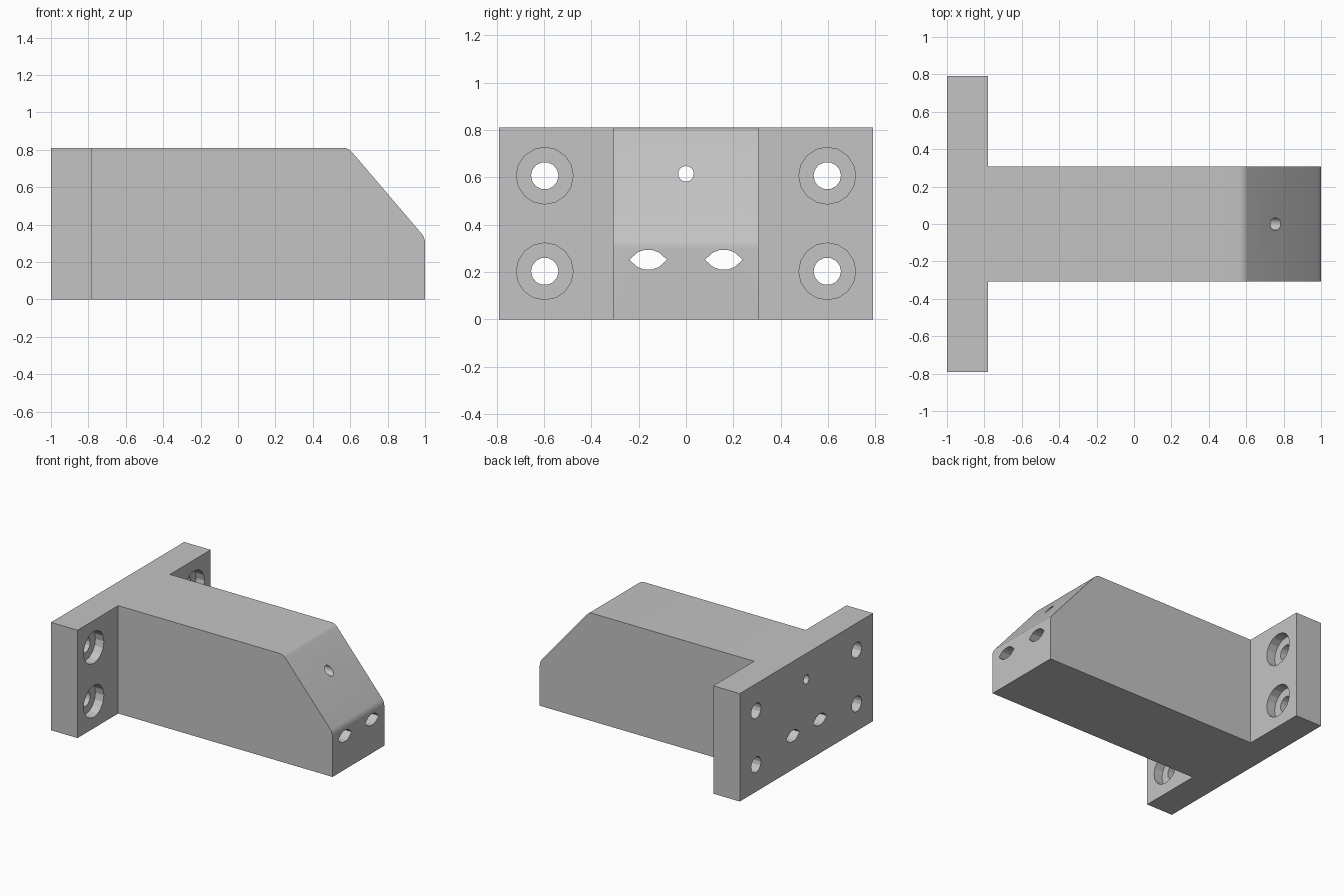
import bpy, bmesh, math
from mathutils import Vector

cube = bpy.data.objects.get("Cube")
if cube:
    bpy.data.objects.remove(cube, do_unlink=True)

HEIGHT, HALF_WIDTH, HALF_FLANGE, FLANGE_X = 0.81, 0.307, 0.79, -0.78

grey = bpy.data.materials.new("machined_grey")
grey.use_nodes = True
colour = (0.55, 0.55, 0.55, 1)
grey.diffuse_color = colour
grey.node_tree.nodes["Principled BSDF"].inputs["Base Color"].default_value = colour


def extrude(bm, points, direction):
    """Closed prism from a planar outline."""
    face = bm.faces.new([bm.verts.new(p) for p in points])
    result = bmesh.ops.extrude_face_region(bm, geom=[face])
    verts = [v for v in result["geom"] if isinstance(v, bmesh.types.BMVert)]
    bmesh.ops.translate(bm, verts=verts, vec=direction)
    bmesh.ops.recalc_face_normals(bm, faces=bm.faces)


def finish(bm, name):
    mesh = bpy.data.meshes.new(name)
    bm.to_mesh(mesh)
    bm.free()
    mesh.materials.append(grey)
    obj = bpy.data.objects.new(name, mesh)
    bpy.context.collection.objects.link(obj)
    return obj


# T-shaped plan: wide mounting flange with a long block
half = [(1, HALF_WIDTH), (FLANGE_X, HALF_WIDTH), (FLANGE_X, HALF_FLANGE), (-1, HALF_FLANGE)]
plan = half + [(x, -y) for x, y in reversed(half)]
bm = bmesh.new()
extrude(bm, [(x, y, 0) for x, y in plan], (0, 0, HEIGHT))

# Sloping nose, then rounded corners above and below the slope
top, low = Vector((0.59, 0, HEIGHT)), Vector((1, 0, 0.33))
slope = low - top
cut = bmesh.ops.bisect_plane(bm, geom=bm.verts[:] + bm.edges[:] + bm.faces[:],
                             plane_co=top, plane_no=(-slope.z, 0, slope.x), clear_outer=True)
rim = [e for e in cut["geom_cut"] if isinstance(e, bmesh.types.BMEdge)]
bmesh.ops.holes_fill(bm, edges=rim, sides=0)
corners = [e for e in rim if abs(e.verts[0].co.y - e.verts[1].co.y) > HALF_WIDTH]
bmesh.ops.bevel(bm, geom=corners, offset=0.025, segments=4, profile=0.5, affect='EDGES')
bmesh.ops.recalc_face_normals(bm, faces=bm.faces)
bracket = finish(bm, "bracket_body")


def drill(name, outline, y, z, start, end):
    """Cut an outline through the bracket along x."""
    bm = bmesh.new()
    extrude(bm, [(start, y + a, z + b) for a, b in outline], (end - start, 0, 0))
    cutter = finish(bm, name)
    cutter.hide_render = True
    cutter.hide_viewport = True
    mod = bracket.modifiers.new(name, 'BOOLEAN')
    mod.operation, mod.solver, mod.object = 'DIFFERENCE', 'EXACT', cutter
    return cutter


def circle(radius, sides):
    steps = [math.tau * i / sides for i in range(sides)]
    return [(radius * math.cos(t), radius * math.sin(t)) for t in steps]


# Counterbored bolt holes, lens-shaped slots and a small bore
lens = [(0.08, 0), (0.045, 0.031), (0.018, 0.041), (-0.018, 0.041), (-0.045, 0.031),
        (-0.08, 0), (-0.045, -0.031), (-0.018, -0.041), (0.018, -0.041), (0.045, -0.031)]
cutters = [drill("centre_bore_cutter", circle(0.033, 16), 0, 0.615, -1.1, 1.1)]
for side in (-1, 1):
    cutters.append(drill("slot_cutter", lens, side * 0.16, 0.252, -1.1, 1.1))
    for z in (0.203, 0.607):
        y = side * 0.597
        cutters.append(drill("bolt_hole_cutter", circle(0.058, 14), y, z, -1.1, -0.7))
        cutters.append(drill("counterbore_cutter", circle(0.12, 16), y, z, FLANGE_X - 0.07, -0.7))

# Apply the cuts and remove the cutters
bpy.context.view_layer.objects.active = bracket
bracket.select_set(True)
for mod in list(bracket.modifiers):
    bpy.ops.object.modifier_apply(modifier=mod.name)
for cutter in cutters:
    bpy.data.objects.remove(cutter, do_unlink=True)
bpy.ops.object.shade_smooth_by_angle(angle=math.radians(20))
